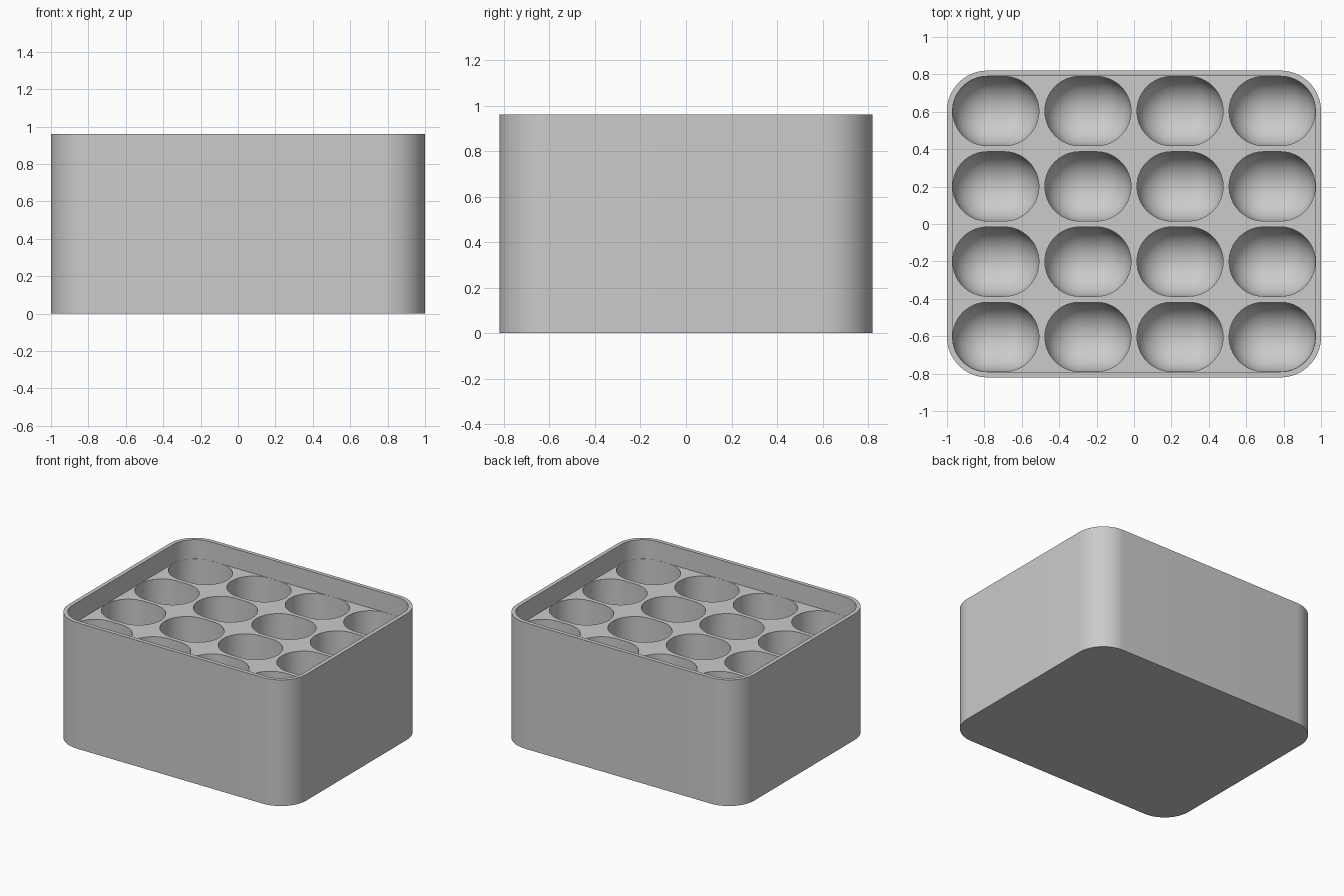
import bpy, bmesh, math

if "Cube" in bpy.data.objects:
    bpy.data.objects.remove(bpy.data.objects["Cube"])

WALL, HEIGHT, FLOOR = 0.03, 0.96, 0.815
HX, HY, CORNER = 1.0, 0.82, 0.216
NX = NY = 4
POCKET_X = (2 * (HX - WALL) - (NX - 1) * WALL) / NX
POCKET_Y = (2 * (HY - WALL) - (NY - 1) * WALL) / NY

grey = bpy.data.materials.new("grey_plastic")
grey.diffuse_color = (0.6, 0.6, 0.6, 1)
grey.use_nodes = True
grey.node_tree.nodes["Principled BSDF"].inputs["Base Color"].default_value = grey.diffuse_color


def outline(hx, hy, r, steps=16):
    """Counter-clockwise rounded rectangle."""
    pts = []
    for q, (sx, sy) in enumerate([(1, 1), (-1, 1), (-1, -1), (1, -1)]):
        for i in range(steps + 1):
            a = math.pi / 2 * (q + i / steps)
            pts.append((sx * (hx - r) + r * math.cos(a), sy * (hy - r) + r * math.sin(a)))
    return pts


def loft(bm, rings, cx=0, cy=0):
    """Closed solid through (outline, z) rings listed from bottom to top."""
    loops = [[bm.verts.new((x + cx, y + cy, z)) for x, y in pts] for pts, z in rings]
    n = len(loops[0])
    bm.faces.new(loops[0][::-1])
    bm.faces.new(loops[-1])
    for low, high in zip(loops, loops[1:]):
        for i in range(n):
            j = (i + 1) % n
            bm.faces.new((low[i], low[j], high[j], high[i]))


def finish(name, bm):
    bmesh.ops.remove_doubles(bm, verts=bm.verts, dist=1e-5)
    bmesh.ops.recalc_face_normals(bm, faces=bm.faces)
    mesh = bpy.data.meshes.new(name)
    bm.to_mesh(mesh)
    bm.free()
    mesh.materials.append(grey)
    ob = bpy.data.objects.new(name, mesh)
    bpy.context.collection.objects.link(ob)
    return ob


# Outer box
bm = bmesh.new()
block = outline(HX, HY, CORNER)
loft(bm, [(block, 0), (block, HEIGHT)])
tray = finish("tray", bm)

# Recess below the thin rim
bm = bmesh.new()
inner = outline(HX - WALL, HY - WALL, CORNER - WALL)
loft(bm, [(inner, FLOOR), (inner, HEIGHT + 0.1)])
recess = finish("recess_cutter", bm)

# Grid of deep pockets with rounded bottoms, a hair clear of the walls
bm = bmesh.new()
hx, r = POCKET_X / 2 - 0.001, POCKET_Y / 2 - 0.001
rings = []
for k in range(13):
    a = math.radians(2 + 88 * k / 12)
    rho = r * math.sin(a)
    rings.append((outline(hx - r + rho, rho, rho), WALL + r * (1 - math.cos(a))))
rings.append((outline(hx, r, r), FLOOR + 0.06))
for ix in range(NX):
    for iy in range(NY):
        loft(bm, rings, (ix - (NX - 1) / 2) * (POCKET_X + WALL),
             (iy - (NY - 1) / 2) * (POCKET_Y + WALL))
pockets = finish("pocket_cutter", bm)

# Cut, then smooth the curved walls
bpy.context.view_layer.objects.active = tray
tray.select_set(True)
for cutter in (recess, pockets):
    mod = tray.modifiers.new(cutter.name, 'BOOLEAN')
    mod.operation, mod.solver, mod.object = 'DIFFERENCE', 'EXACT', cutter
    bpy.ops.object.modifier_apply(modifier=mod.name)
    bpy.data.objects.remove(cutter)
bpy.ops.object.shade_smooth_by_angle(angle=math.radians(30))
